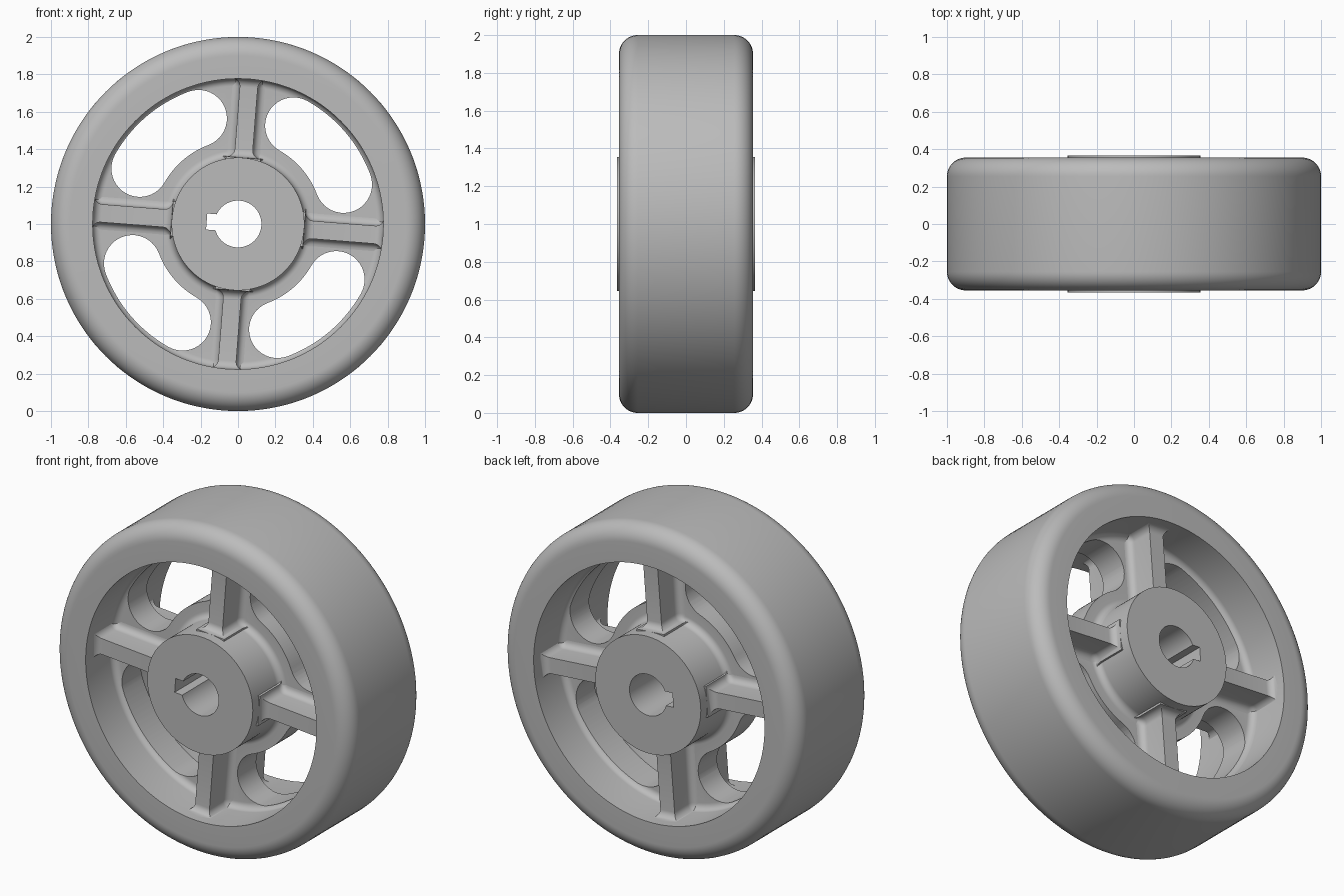
import bpy, bmesh, math
from math import sin, cos, pi, radians

cube = bpy.data.objects.get("Cube")
if cube:
    bpy.data.objects.remove(cube)

TILT = radians(-4.5)      # spokes and keyway are turned slightly
RIM_R, RIM_IN, RIM_Y = 1.0, 0.777, 0.355
HUB_R, HUB_Y, BORE_R = 0.355, 0.365, 0.125
WEB_Y, FILLET = 0.09, 0.04
SEG = 144

grey = bpy.data.materials.new("cast grey")
grey.use_nodes = True
grey.diffuse_color = (0.5, 0.5, 0.5, 1)
grey.node_tree.nodes["Principled BSDF"].inputs["Base Color"].default_value = (0.5, 0.5, 0.5, 1)


def place(r, a, y):
    """Polar position around the axle."""
    return (r * cos(a), y, 1 + r * sin(a))


def arc(cx, cy, r, a0, a1, n=8):
    return [(cx + r * cos(radians(a0 + (a1 - a0) * i / n)),
             cy + r * sin(radians(a0 + (a1 - a0) * i / n))) for i in range(n + 1)]


def loft(name, rings, loop=False):
    """Skin a list of closed point rings, capped unless looped."""
    bm = bmesh.new()
    rows = [[bm.verts.new(p) for p in ring] for ring in rings]
    n = len(rows[0])
    pairs = list(zip(rows, rows[1:]))
    if loop:
        pairs.append((rows[-1], rows[0]))
    else:
        bm.faces.new(rows[0])
        bm.faces.new(rows[-1])
    for a, b in pairs:
        for i in range(n):
            j = (i + 1) % n
            bm.faces.new((a[i], a[j], b[j], b[i]))
    bmesh.ops.recalc_face_normals(bm, faces=bm.faces)
    mesh = bpy.data.meshes.new(name)
    bm.to_mesh(mesh)
    bm.free()
    mesh.materials.append(grey)
    ob = bpy.data.objects.new(name, mesh)
    bpy.context.collection.objects.link(ob)
    return ob


def select(ob):
    bpy.ops.object.select_all(action='DESELECT')
    ob.select_set(True)
    bpy.context.view_layer.objects.active = ob


def smooth(ob):
    select(ob)
    bpy.ops.object.shade_smooth_by_angle(angle=radians(32))


def cut(ob, cutter):
    mod = ob.modifiers.new("cut", 'BOOLEAN')
    mod.operation, mod.solver, mod.object = 'DIFFERENCE', 'EXACT', cutter
    select(ob)
    bpy.ops.object.modifier_apply(modifier=mod.name)
    bpy.data.objects.remove(cutter)


# Wheel body: half section (radius, y) of hub, web and rim, mirrored and revolved
foot = WEB_Y + FILLET
half = [(BORE_R, HUB_Y), (HUB_R, HUB_Y)]
half += arc(HUB_R + FILLET, foot, FILLET, 180, 270)
half += arc(RIM_IN - FILLET, foot, FILLET, 270, 360)
half += [(RIM_IN, RIM_Y)]
half += arc(RIM_R - 0.1, RIM_Y - 0.1, 0.1, 90, 0, 12)
section = half + [(r, -y) for r, y in reversed(half)]
wheel = loft("wheel_body", [[place(r, 2 * pi * s / SEG, y) for r, y in section]
                            for s in range(SEG)], loop=True)

# Kidney openings through the web
MID_R, END_R, SPAN = 0.603, 0.152, radians(20)
for k in range(4):
    mid = TILT + pi / 4 + k * pi / 2
    outline = []
    for i in range(17):
        outline.append((MID_R + END_R, mid - SPAN + 2 * SPAN * i / 16))
    points = [(r * cos(a), r * sin(a)) for r, a in outline]
    end = mid + SPAN
    points += arc(MID_R * cos(end), MID_R * sin(end), END_R,
                  math.degrees(end), math.degrees(end) + 180, 20)[1:-1]
    for i in range(17):
        a = mid + SPAN - 2 * SPAN * i / 16
        points.append(((MID_R - END_R) * cos(a), (MID_R - END_R) * sin(a)))
    end = mid - SPAN
    points += arc(MID_R * cos(end), MID_R * sin(end), END_R,
                  math.degrees(end) + 180, math.degrees(end) + 360, 20)[1:-1]
    cut(wheel, loft("opening_cutter", [[(x, y, 1 + z) for x, z in points]
                                       for y in (-0.2, 0.2)]))

# Keyway beside the bore
key = TILT + pi
corners = [(0.08, -0.043), (0.168, -0.043), (0.168, 0.043), (0.08, 0.043)]
cut(wheel, loft("keyway_cutter", [[(r * cos(key) - t * sin(key), y, 1 + r * sin(key) + t * cos(key))
                                   for r, t in corners] for y in (-0.5, 0.5)]))
smooth(wheel)

# Spokes: ribs with filleted feet, flaring into hub and rim
SPOKE_W, SPOKE_Y, FLARE = 0.048, 0.26, 0.045


def flare(r):
    gap = max(0, min(r - HUB_R, RIM_IN - r))
    return FLARE - math.sqrt(max(0, FLARE ** 2 - max(0, FLARE - gap) ** 2))


def rib_section(e):
    w = SPOKE_W + e
    quarter = [(w, SPOKE_Y + e)] + arc(w + FILLET, foot, FILLET, 180, 270, 6)
    quarter.append((w + FILLET, WEB_Y - 0.01))
    side = quarter + [(t, -y) for t, y in reversed(quarter)]
    return side + [(-t, y) for t, y in reversed(side)]


steps = [FLARE * (1 - cos(pi / 2 * i / 8)) for i in range(9)]
stations = [HUB_R - 0.03] + [HUB_R + s for s in steps]
stations += [RIM_IN - s for s in reversed(steps)] + [RIM_IN + 0.02]
for k, label in enumerate(("left", "top", "right", "bottom")):
    a = TILT + k * pi / 2
    rings = [[(r * cos(a) - t * sin(a), y, 1 + r * sin(a) + t * cos(a))
              for t, y in rib_section(flare(r))] for r in stations]
    smooth(loft(label + "_spoke", rings))
